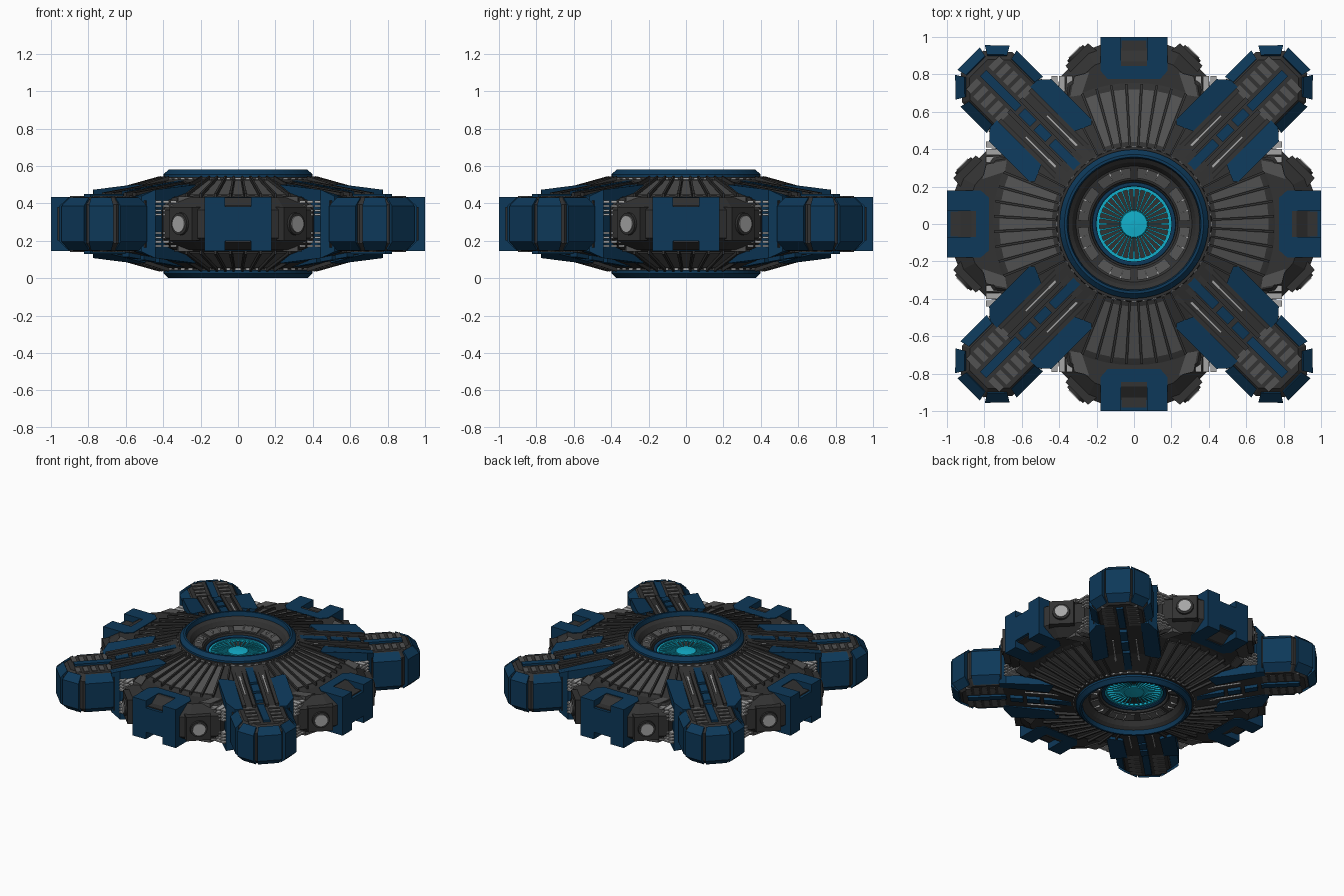
import bpy, bmesh
from math import pi, sin, cos, hypot, radians
from mathutils import Matrix, Vector

if "Cube" in bpy.data.objects:
    bpy.data.objects.remove(bpy.data.objects["Cube"])

MID = 0.29          # height of the symmetry plane; parts are modelled around it


def material(name, r, g, b):
    m = bpy.data.materials.new(name)
    m.diffuse_color = (r, g, b, 1)
    m.use_nodes = True
    m.node_tree.nodes["Principled BSDF"].inputs["Base Color"].default_value = m.diffuse_color
    return m


DARK = material("dark_hull", .032, .032, .032)
GREY = material("mid_grey", .085, .085, .085)
PALE = material("pale_grey", .38, .38, .38)
BLUE = material("blue_armour", .004, .04, .1)
CYAN = material("cyan_core", .006, .43, .6)
CARD = [0, 90, 180, 270]
DIAG = [45, 135, 225, 315]


def emit(name, bm, mat, angles=(0,), flip=False):
    """Repeat the geometry around z (and across the mid plane) as one object."""
    out, tmp_me = bmesh.new(), bpy.data.meshes.new("tmp")
    for a in angles:
        for s in ((1, -1) if flip else (1,)):
            t = bm.copy()
            t.transform(Matrix.Translation((0, 0, MID)) @ Matrix.Rotation(radians(a), 4, 'Z')
                        @ Matrix.Diagonal((1, 1, s, 1)))
            t.to_mesh(tmp_me)
            t.free()
            out.from_mesh(tmp_me)
    bmesh.ops.recalc_face_normals(out, faces=out.faces)
    me = bpy.data.meshes.new(name)
    out.to_mesh(me)
    out.free()
    bm.free()
    bpy.data.meshes.remove(tmp_me)
    me.materials.append(mat)
    ob = bpy.data.objects.new(name, me)
    bpy.context.collection.objects.link(ob)
    return ob


def loft(bm, rings, cap=True):
    vs = [[bm.verts.new(p) for p in r] for r in rings]
    n = len(vs[0])
    for a, b in zip(vs, vs[1:]):
        for i in range(n):
            bm.faces.new((a[i], a[(i + 1) % n], b[(i + 1) % n], b[i]))
    if cap:
        bm.faces.new(vs[0])
        bm.faces.new(vs[-1])


def slab(bm, poly, top, thick=None):
    """Plan polygon with a flat or sloping top; symmetric unless a thickness is given."""
    f = top if callable(top) else (lambda u, v: top)
    low = [(u, v, -f(u, v) if thick is None else f(u, v) - thick) for u, v in poly]
    loft(bm, [low, [(u, v, f(u, v)) for u, v in poly]])


def rect(u0, u1, v0, v1):
    return [(u0, v0), (u1, v0), (u1, v1), (u0, v1)]


def both(half):
    """Close a half outline by mirroring it in v."""
    return half + [(u, -v) for u, v in reversed(half)]


def lathe(bm, prof, n=64, closed=True):
    rings = [[(r * cos(2 * pi * i / n), r * sin(2 * pi * i / n), w) for i in range(n)] for r, w in prof]
    loft(bm, rings + ([rings[0]] if closed else []), cap=not closed)
    bmesh.ops.remove_doubles(bm, verts=bm.verts, dist=1e-5)


def hull_w(lift):
    return lambda u, v: .235 - (hypot(u, v) - .42) * .281 + lift


def polar(r, deg):
    return (r * cos(radians(deg)), r * sin(radians(deg)))


# central hull with the bowl on both sides
bm = bmesh.new()
half = [(.205, .14), (.23, .165), (.235, .185), (.31, .205), (.33, .24), (.36, .265), (.40, .245),
        (.42, .235), (.74, .145), (.80, .125), (.84, .09)]
lathe(bm, half + [(r, -w) for r, w in reversed(half)], closed=False)
emit("main_hull", bm, DARK)

# rims
bm = bmesh.new()
lathe(bm, [(.35, .25), (.358, .29), (.372, .29), (.398, .265), (.398, .24)])
emit("outer_rim", bm, BLUE, flip=True)
bm = bmesh.new()
lathe(bm, [(.2, .14), (.2, .17), (.208, .175), (.222, .175), (.226, .14)])
emit("core_ring", bm, BLUE, flip=True)
bm = bmesh.new()
lathe(bm, [(.395, .225), (.395, .25), (.412, .25), (.418, .225)])
emit("rim_collar", bm, DARK, flip=True)
bm = bmesh.new()
slab(bm, rect(.40, .417, -.013, .013), .246, .012)
emit("rim_lights", bm, PALE, [i * 7.5 for i in range(48)], True)

# grey bowl plates and slot lights
bm = bmesh.new()
n = 6
arc = [polar(.30, -19 + 38 * i / n) for i in range(n + 1)] + [polar(.245, 19 - 38 * i / n) for i in range(n + 1)]
slab(bm, arc, lambda u, v: .196 + (hypot(u, v) - .24) * .27, .02)
emit("bowl_plates", bm, GREY, [i * 45 + 22.5 for i in range(8)], True)
bm = bmesh.new()
for v in (-.03, .03):
    slab(bm, rect(.255, .30, v - .003, v + .003), .218, .02)
emit("bowl_slots", bm, PALE, [20, 70, 110, 160, 200, 250, 290, 340], True)

# glowing core grille
bm = bmesh.new()
lathe(bm, [(.185, .142), (.185, .16), (.2, .16), (.2, .142)])
lathe(bm, [(.075, .142), (.07, .162), (.02, .166)], 32, closed=False)
emit("core_grille_rings", bm, CYAN, flip=True)
bm = bmesh.new()
slab(bm, [(.06, -.003), (.19, -.0045), (.19, .0045), (.06, .003)], .157, .013)
emit("core_grille_spokes", bm, CYAN, [i * 360 / 36 for i in range(36)], True)

# radial hull panels and ribs
bm = bmesh.new()
for i in range(7):
    a = (i - 3) * 6.2
    slab(bm, [polar(.44, a - 2.1), polar(.72, a - 2.3), polar(.72, a + 2.3), polar(.44, a + 2.1)], hull_w(.006), .015)
emit("hull_panels", bm, GREY, CARD, True)
bm = bmesh.new()
for i in range(10):
    a = (i - 4.5) * 6.2
    slab(bm, [polar(.42, a - .7), polar(.75, a - .5), polar(.75, a + .5), polar(.42, a + .7)], hull_w(.02), .035)
emit("hull_ribs", bm, DARK, CARD, True)

# cardinal blocks with chamfered top and bottom
bm = bmesh.new()
outer = both([(.62, .42), (.78, .40), (.81, .37), (.93, .25), (.965, .16)])
inner = both([(.62, .36), (.74, .34), (.76, .31), (.85, .21), (.87, .15)])
loft(bm, [[(u, v, w) for u, v in p] for p, w in ((inner, -.14), (outer, -.075), (outer, .075), (inner, .14))])
emit("side_blocks", bm, DARK, CARD)

# grey trapezoid covers above the lamps
bm = bmesh.new()
for s in (1, -1):
    slab(bm, [(.68, s * .34), (.79, s * .32), (.81, s * .24), (.69, s * .28)], .147, .03)
emit("block_covers", bm, GREY, CARD, True)

# blue clamps: notched shell and lower tongue
bm = bmesh.new()
slab(bm, both([(.845, .07), (1.0, .07), (1.0, .18), (.82, .18), (.775, .14)][::-1]), .145)
slab(bm, rect(.84, 1.0, -.071, .071), .092)
emit("side_clamps", bm, BLUE, CARD)
bm = bmesh.new()
slab(bm, rect(.85, .98, -.068, .068), .1, .02)
slab(bm, rect(.85, .9, -.03, .03), .115, .03)
emit("clamp_notch_plates", bm, DARK, CARD, True)

# lamps in housings
house, lamp = bmesh.new(), bmesh.new()
for s in (1, -1):
    c, d = Vector((.885, s * .285)), Vector((1, s)).normalized()
    t = Vector((-d.y, d.x))
    pts = [c - d * .08 - t * .095, c + d * .03 - t * .085, c + d * .03 + t * .085, c - d * .08 + t * .095]
    slab(house, [tuple(p) for p in pts], .09)
    for b, r, off in ((house, .062, .033), (lamp, .046, .038)):
        p = c + d * off
        rot = Vector((d.x, d.y, 0)).to_track_quat('Z', 'Y').to_matrix().to_4x4()
        bmesh.ops.create_cone(b, cap_ends=True, segments=24, radius1=r, radius2=r * .95, depth=.02,
                              matrix=Matrix.Translation((p.x, p.y, 0)) @ rot)
emit("lamp_housings", house, DARK, CARD)
emit("lamps", lamp, PALE, CARD)

# slatted vents beside the lamps
bm = bmesh.new()
for s in (1, -1):
    for w in (.055, .078, .101, .124):
        for v in (.345, .385, .425):
            slab(bm, rect(.68, .79, s * v - .017, s * v + .017), w, .011)
emit("side_vents", bm, PALE, CARD, True)

# diagonal arms
arm_w = lambda k: (lambda u, v: .225 - max(u - .42, 0) * .13 + k)
bm = bmesh.new()
slab(bm, rect(.42, .95, -.14, .14), arm_w(-.015))
for v in (-.115, -.045, .045, .115):
    slab(bm, rect(.43, .9, v - .012, v + .012), arm_w(.005), .04)
emit("arm_bodies", bm, DARK, DIAG)
bm = bmesh.new()
for v in (-.08, .08):
    slab(bm, rect(.46, .74, v - .006, v + .006), arm_w(-.006), .02)
emit("arm_light_strips", bm, PALE, DIAG, True)

# blue rails on both sides of each arm
bm = bmesh.new()
for s in (1, -1):
    slab(bm, [(u, s * v) for u, v in
              ((.575, .125), (.535, .215), (.555, .235), (.86, .235), (.91, .18), (.91, .125))],
         lambda u, v: .212 - (u - .535) * .09 - (.03 if u > .9 else 0))
emit("arm_rails", bm, BLUE, DIAG)

# end pods: dark core
bm = bmesh.new()
o = both([(.85, .19), (1.11, .19), (1.225, .085)])
i = both([(.85, .15), (1.09, .15), (1.175, .07)])
loft(bm, [[(u, v, w) for u, v in p] for p, w in ((i, -.145), (o, -.105), (o, .105), (i, .145))])
emit("pod_cores", bm, DARK, DIAG)

# pod armour plates with bevelled upper and lower edges
bm = bmesh.new()
for p, q in (((.90, .212), (1.1, .212)), ((.90, -.212), (1.1, -.212)), ((1.25, -.085), (1.25, .085)),
             ((1.145, .205), (1.24, .112)), ((1.145, -.205), (1.24, -.112))):
    p, q = Vector(p), Vector(q)
    e = (q - p).normalized()
    nrm = Vector((-e.y, e.x))
    if nrm.dot(Vector((1.0, 0)) - (p + q) / 2) < 0:
        nrm = -nrm
    prof = [(0, -.095), (.05, -.142), (.06, -.12), (.06, .12), (.05, .142), (0, .095)]
    # pull the plate ends together towards the middle of the pod
    loft(bm, [[(*(b + nrm * d + e * k * d), w) for d, w in prof] for b, k in ((p, .25), (q, -.25))])
emit("pod_armour", bm, BLUE, DIAG)

# pod deck louvres
bm = bmesh.new()
for k in range(5):
    u = .89 + k * .055
    for v in (-.085, .085):
        slab(bm, rect(u, u + .035, v - .04, v + .04), .15, .02)
emit("pod_louvres", bm, GREY, DIAG, True)

# dark pod neck band under the armour
bm = bmesh.new()
slab(bm, rect(.80, .90, -.2, .2), .125)
emit("pod_necks", bm, DARK, DIAG)

# central blue spine strips
bm = bmesh.new()
for a, b in ((.43, .62), (.645, .735), (.76, .85)):
    slab(bm, rect(a, b, -.026, .026), arm_w(.008), .05)
slab(bm, rect(.875, 1.14, -.024, .024), .16, .03)
emit("spine_strips", bm, BLUE, DIAG, True)
